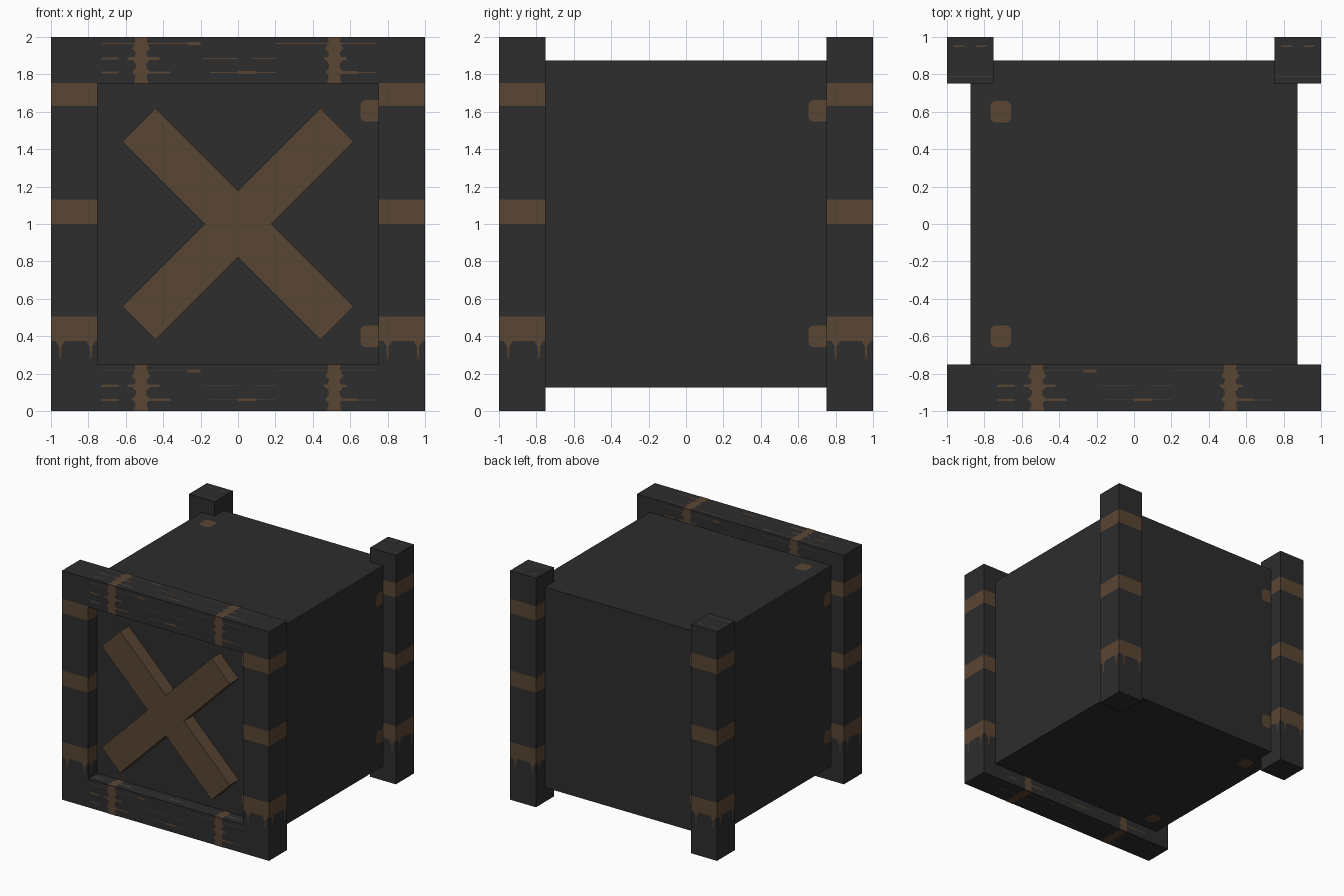
import bpy, bmesh, math
from mathutils import Vector, Matrix

if "Cube" in bpy.data.objects:
    bpy.data.objects.remove(bpy.data.objects["Cube"])


def material(name, rgb):
    m = bpy.data.materials.new(name)
    m.diffuse_color = (*rgb, 1)
    m.use_nodes = True
    m.node_tree.nodes["Principled BSDF"].inputs["Base Color"].default_value = m.diffuse_color
    return m


DARK = material("charcoal", (0.026, 0.026, 0.026))
BROWN = material("rust brown", (0.102, 0.061, 0.034))


def finish(name, bm, mats):
    mesh = bpy.data.meshes.new(name)
    bm.to_mesh(mesh)
    bm.free()
    for m in mats:
        mesh.materials.append(m)
    ob = bpy.data.objects.new(name, mesh)
    bpy.context.collection.objects.link(ob)
    return ob


def box_bm(lo, hi):
    lo, hi = Vector(lo), Vector(hi)
    bm = bmesh.new()
    bmesh.ops.create_cube(bm, size=1, matrix=Matrix.Translation((lo + hi) / 2)
                          @ Matrix.Diagonal((*(hi - lo), 1)))
    return bm


def plate(bm, origin, u, n, points):
    """Flat painted patch on a surface: u is its horizontal axis, n faces out."""
    u, n, o = Vector(u), Vector(n), Vector(origin)
    v = n.cross(u)
    bm.faces.new([bm.verts.new(o + u * a + v * b + n * 0.002) for a, b in points])


def rect(a0, a1, b, h):
    return [(a0, b - h), (a1, b - h), (a1, b + h), (a0, b + h)]


# Core box
finish("core_box", box_bm((-.875, -.875, .125), (.875, .875, 1.875)), [DARK])

# Corner posts with three bands each
BANDS = [(.375, .505), (1.0, 1.13), (1.63, 1.755)]
SIDES = [((1, 0, 0), (0, -1, 0)), ((0, 1, 0), (1, 0, 0)),
         ((-1, 0, 0), (0, 1, 0)), ((0, -1, 0), (-1, 0, 0))]
for sx, xn in ((-1, "left"), (1, "right")):
    for sy, yn in ((-1, "front"), (1, "back")):
        cx, cy = sx * .875, sy * .875
        bm = box_bm((cx - .125, cy - .125, 0), (cx + .125, cy + .125, 2))
        for z in [z for band in BANDS for z in band]:
            bmesh.ops.bisect_plane(bm, geom=bm.verts[:] + bm.edges[:] + bm.faces[:],
                                   plane_co=(0, 0, z), plane_no=(0, 0, 1))
        for f in bm.faces:
            z = f.calc_center_median().z
            f.material_index = int(any(a < z < b for a, b in BANDS) and abs(f.normal.z) < .5)
        finish(f"{yn}_{xn}_post", bm, [DARK, BROWN])

        # Drips running down from the lowest band
        bm = bmesh.new()
        for u, n in SIDES:
            o = Vector((cx, cy, .375)) + Vector(n) * .125
            for a in (-.075, .088):
                plate(bm, o, u, n, [(a - .004, -.095), (a + .004, -.095), (a + .006, -.03),
                                    (a + .025, 0), (a - .025, 0), (a - .006, -.03)])
        finish(f"{yn}_{xn}_post_drips", bm, [BROWN])

# Front beams, with ragged wrapped stripes and thin streaks
HALF = [.04, .034, .03, .048, .03, .027, .045, .034, .028, .05, .036, .03, .036]
STREAKS = [(-.73, -.64, .01, .006), (-.19, .0, .01, .002), (.08, .2, .01, .002),
           (-.59, -.42, .01, .007), (.46, .58, .01, .007),
           (-.73, -.64, -.065, .005), (-.52, -.36, -.065, .006), (-.15, .2, -.065, .002),
           (0, .1, -.065, .007), (.5, .64, -.065, .007), (.64, .74, -.065, .003),
           (-.73, -.2, .09, .002), (-.27, -.2, .09, .008), (.2, .74, .09, .002)]
BEAM_SIDES = [((1, 0, 0), (0, -1, 0)), ((1, 0, 0), (0, 0, 1)),
              ((-1, 0, 0), (0, 1, 0)), ((-1, 0, 0), (0, 0, -1))]
for zc, name in ((.125, "bottom"), (1.875, "top")):
    finish(f"front_{name}_beam", box_bm((-.75, -1, zc - .125), (.75, -.75, zc + .125)), [DARK])
    bm = bmesh.new()
    for u, n in BEAM_SIDES:
        o = Vector((0, -.875, zc)) + Vector(n) * .125
        for a in (-.518, .515):
            steps = [(h, -.125 + .25 * i / (len(HALF) - 1)) for i, h in enumerate(HALF)]
            plate(bm, o, u, n, [(a + h, b) for h, b in steps]
                  + [(a - h, b) for h, b in reversed(steps)])
        for a0, a1, b, h in STREAKS:
            plate(bm, o, u, n, rect(a0, a1, b, h))
    finish(f"front_{name}_beam_paint", bm, [BROWN])

# Scratches on the back post tops
bm = bmesh.new()
for x in (-.875, .875):
    for a0, a1, b, h in ((-.125, .125, -.085, .002), (-.09, -.03, .075, .004), (.03, .09, .075, .004)):
        plate(bm, (x, .875, 2), (1, 0, 0), (0, 0, 1), rect(a0, a1, b, h))
finish("post_top_scratches", bm, [BROWN])

# Crossed planks on the front panel
for name, ang in (("rising", -45), ("falling", 45)):
    ob = finish(f"{name}_cross_plank", box_bm((-.75, -.125, -.125), (.75, 0, .125)), [BROWN])
    ob.location = (0, -.873, 1)
    ob.rotation_euler = (0, math.radians(ang), 0)
    if ang > 0:
        ob.scale.y = .995

# Rounded spots, two per face of the core box
SPOT = []
for qx, qy, start in ((1, 1, 0), (-1, 1, 90), (-1, -1, 180), (1, -1, 270)):
    for k in range(4):
        t = math.radians(start + 30 * k)
        SPOT.append((qx * .027 + .028 * math.cos(t), qy * .03 + .028 * math.sin(t)))
bm = bmesh.new()
for u, n in SIDES:
    for z in (.4, 1.605):
        plate(bm, Vector((0, 0, z)) + Vector(n) * .875 + Vector(u) * .71, u, n, SPOT)
for y in (-.6, .6):
    plate(bm, (-.712, y, 1.875), (1, 0, 0), (0, 0, 1), SPOT)
    plate(bm, (-.712, y, .125), (1, 0, 0), (0, 0, -1), SPOT)
finish("core_spots", bm, [BROWN])
